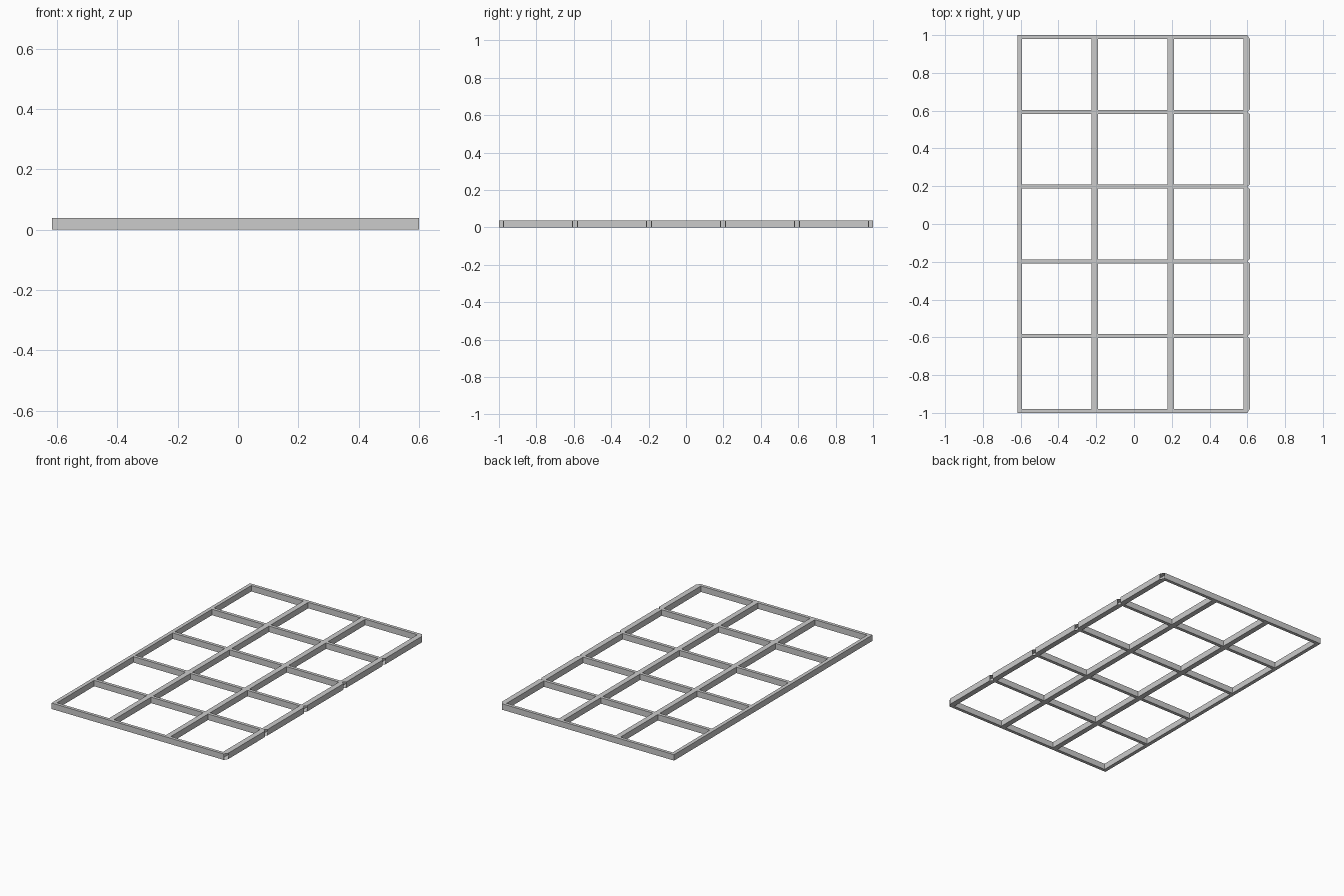
import bpy, bmesh

if "Cube" in bpy.data.objects:
    bpy.data.objects.remove(bpy.data.objects["Cube"])

H = 0.038                      # bar height
PITCH_X, PITCH_Y = 0.402, 0.396
HALF_X, HALF_Y = 0.017, 0.0105  # half widths of the bars
LEFT, STEP, RIGHT = -0.616, 0.6, 0.615

# bar centre lines
cx = [-0.609 + PITCH_X * i for i in range(4)]
cy = [-0.99 + PITCH_Y * j for j in range(6)]

xs = []
for c in cx:
    xs += [max(c - HALF_X, LEFT), min(c + HALF_X, STEP)]
mid = [-1.0] + cy[1:-1] + [1.0]  # where the right-hand lugs meet
ys = sorted({round(v, 5) for c in cy for v in (c - HALF_Y, c + HALF_Y)}
            | {round(v, 5) for v in mid} | {-1.0, 1.0})
ys = [y for y in ys if -1.0 <= y <= 1.0]
ys = [y for k, y in enumerate(ys) if k == 0 or y - ys[k - 1] > 0.002]

bm = bmesh.new()


def flat(points):
    bm.faces.new([bm.verts.new((x, y, H)) for x, y in points])


# lattice outline in plan: fill the strips that belong to a bar
for i in range(len(xs) - 1):
    for j in range(len(ys) - 1):
        yc = (ys[j] + ys[j + 1]) / 2
        if i % 2 == 0 or any(abs(yc - c) < HALF_Y for c in cy):
            a, b, c, d = xs[i], xs[i + 1], ys[j], ys[j + 1]
            flat([(a, c), (b, c), (b, d), (a, d)])

# chamfered outer lugs along the right edge, one per cell
for j in range(5):
    lo, hi = mid[j], mid[j + 1]
    base = [y for y in ys if lo - 0.001 < y < hi + 0.001]
    flat([(RIGHT, cy[j] + 0.0135), (RIGHT, cy[j + 1] - 0.0135)]
         + [(STEP, y) for y in reversed(base)])
bmesh.ops.remove_doubles(bm, verts=bm.verts, dist=0.0008)

# underside copy and straight walls; the slanted lug ends stay open
top = list(bm.faces)
rim = [(e, e.link_loops[0].vert) for e in bm.edges if e.is_boundary]
low = {v: bm.verts.new((v.co.x, v.co.y, 0)) for v in list(bm.verts)}
for f in top:
    bm.faces.new([low[v] for v in reversed(f.verts)])
for e, a in rim:
    b = e.other_vert(a)
    d = b.co - a.co
    if min(abs(d.x), abs(d.y)) < 0.001:
        bm.faces.new([b, a, low[a], low[b]])

# merge coplanar strips into clean bars
bmesh.ops.dissolve_limit(bm, angle_limit=0.01, verts=bm.verts, edges=bm.edges)
bmesh.ops.triangulate(bm, faces=[f for f in bm.faces if len(f.verts) > 4])
me = bpy.data.meshes.new("lattice_frame")
bm.to_mesh(me)
bm.free()
ob = bpy.data.objects.new("lattice_frame", me)
bpy.context.collection.objects.link(ob)
